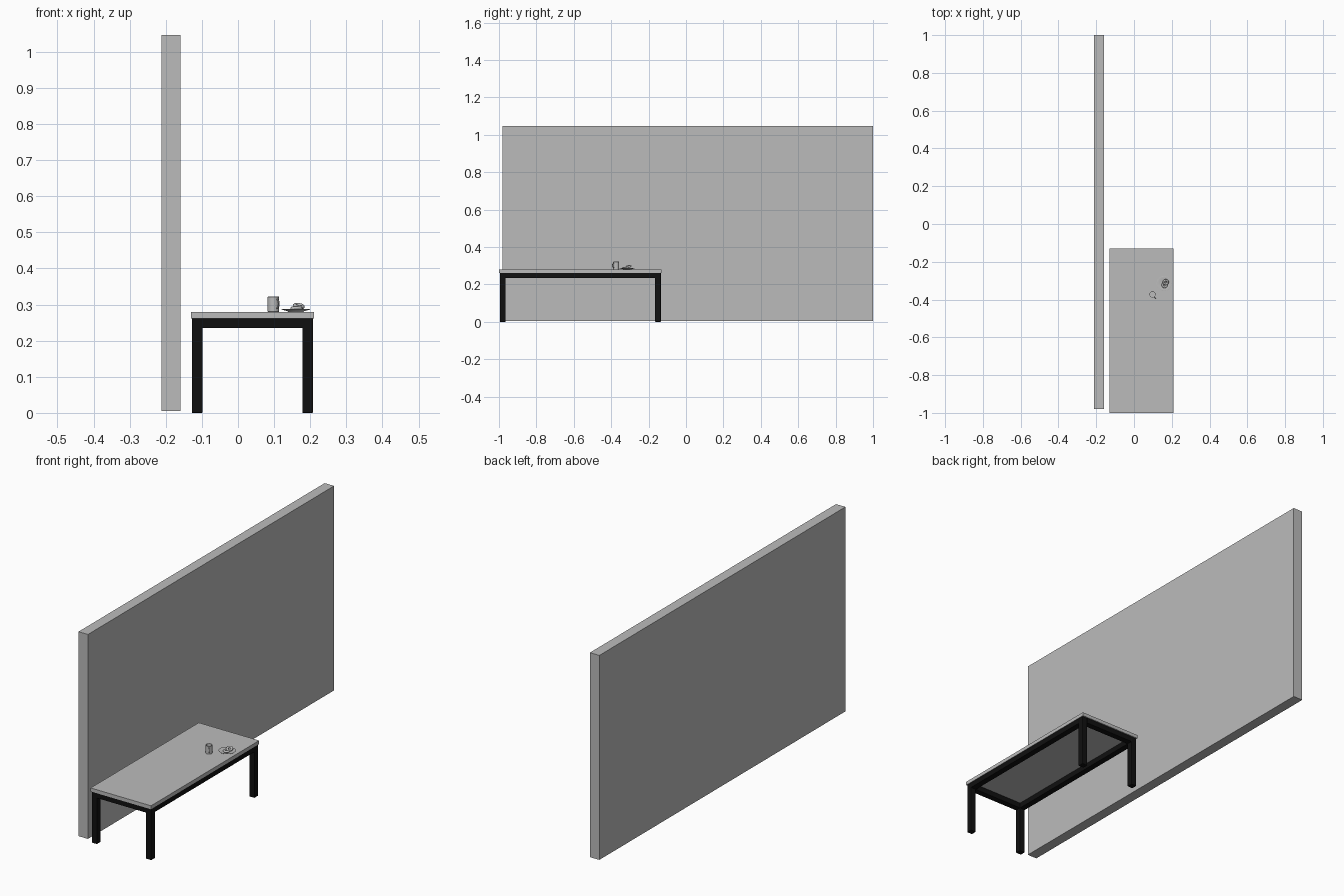
import bpy, math
from mathutils import Vector

if "Cube" in bpy.data.objects:
    bpy.data.objects.remove(bpy.data.objects["Cube"])

def material(name, value):
    m = bpy.data.materials.new(name)
    m.diffuse_color = (value, value, value, 1)
    m.use_nodes = True
    m.node_tree.nodes["Principled BSDF"].inputs["Base Color"].default_value = m.diffuse_color
    return m

GREY = material("light grey", 0.5)
BLACK = material("black", 0.005)

def box(name, lo, hi, mat, bevel=0):
    lo, hi = Vector(lo), Vector(hi)
    bpy.ops.mesh.primitive_cube_add(size=1, location=(lo + hi) / 2)
    o = bpy.context.object
    o.name = name
    o.scale = hi - lo
    bpy.ops.object.transform_apply(location=False, rotation=False, scale=True)
    o.data.materials.append(mat)
    if bevel:
        b = o.modifiers.new("bevel", 'BEVEL')
        b.width = bevel
        b.segments = 2
    return o

def lathe(name, profile, loc, mat, n=32):
    # turn a (radius, height) profile around z; it starts and ends on the axis
    verts, faces = [], []
    for r, z in profile:
        for i in range(n):
            a = 2 * math.pi * i / n
            verts.append((r * math.cos(a), r * math.sin(a), z))
    for k in range(len(profile) - 1):
        for i in range(n):
            j = (i + 1) % n
            faces.append((k * n + i, k * n + j, (k + 1) * n + j, (k + 1) * n + i))
    faces.append(tuple(reversed(range(n))))
    faces.append(tuple(range((len(profile) - 1) * n, len(profile) * n)))
    me = bpy.data.meshes.new(name)
    me.from_pydata(verts, [], faces)
    o = bpy.data.objects.new(name, me)
    bpy.context.collection.objects.link(o)
    o.location = loc
    me.materials.append(mat)
    smooth(o)
    return o

def smooth(o):
    bpy.ops.object.select_all(action='DESELECT')
    o.select_set(True)
    bpy.context.view_layer.objects.active = o
    bpy.ops.object.shade_smooth_by_angle(angle=math.radians(40))

# wall panel
box("wall", (-0.212, -0.98, 0.005), (-0.159, 1.0, 1.046), GREY)

# table top
X0, X1, Y0, Y1 = -0.128, 0.208, -0.995, -0.135
box("table_top", (-0.13, -1.0, 0.262), (0.21, -0.13, 0.28), GREY)

# legs and the frame under the top
W, ZA, ZT = 0.03, 0.235, 0.262
for sx, x in (("left", X0), ("right", X1 - W)):
    for sy, y in (("front", Y0), ("back", Y1 - W)):
        box(f"{sy}_{sx}_leg", (x, y, 0), (x + W, y + W, ZT), BLACK, 0.002)
    box(f"{sx}_rail", (x, Y0 + W, ZA), (x + W, Y1 - W, ZT), BLACK)
for sy, y in (("front", Y0), ("back", Y1 - W)):
    box(f"{sy}_rail", (X0 + W, y, ZA), (X1 - W, y + W, ZT), BLACK)

# hollow mug
MUG = Vector((0.098, -0.373, 0.28))
R, H = 0.016, 0.042
lathe("mug", [(R - 0.001, 0), (R, 0.001), (R, H - 0.001), (R - 0.001, H),
              (R - 0.002, H - 0.001), (R - 0.002, 0.003)], MUG, GREY)

# mug handle, a bent tube on the front right
d = Vector((0.6, -0.8, 0))
cu = bpy.data.curves.new("mug_handle", 'CURVE')
cu.dimensions = '3D'
cu.bevel_depth = 0.002
cu.bevel_resolution = 2
cu.use_fill_caps = True
sp = cu.splines.new('POLY')
N = 12
sp.points.add(N)
for i, p in enumerate(sp.points):
    a = math.pi * (i / N - 0.5)
    v = MUG + d * (R - 0.001 + 0.011 * math.cos(a)) + Vector((0, 0, 0.022 + 0.012 * math.sin(a)))
    p.co = (*v, 1)
cu.materials.append(GREY)
handle = bpy.data.objects.new("mug_handle", cu)
bpy.context.collection.objects.link(handle)

# plate with a raised rim
PLATE = Vector((0.16, -0.315, 0.28))
lathe("plate", [(0.022, 0), (0.024, 0.002), (0.039, 0.006), (0.04, 0.007),
                (0.038, 0.0075), (0.024, 0.004)], PLATE, GREY)

# two ring cakes, one leaning on the other
def ring_cake(name, offset, tilt):
    bpy.ops.mesh.primitive_torus_add(major_radius=0.011, minor_radius=0.0055,
                                     major_segments=28, minor_segments=14,
                                     location=PLATE + Vector(offset), rotation=tilt)
    o = bpy.context.object
    o.name = name
    o.data.materials.append(GREY)
    smooth(o)

ring_cake("lower_cake", (0.002, -0.008, 0.009), (0, 0, 0))
ring_cake("upper_cake", (0.008, 0.007, 0.0155), (0.3, 0.15, 0))
